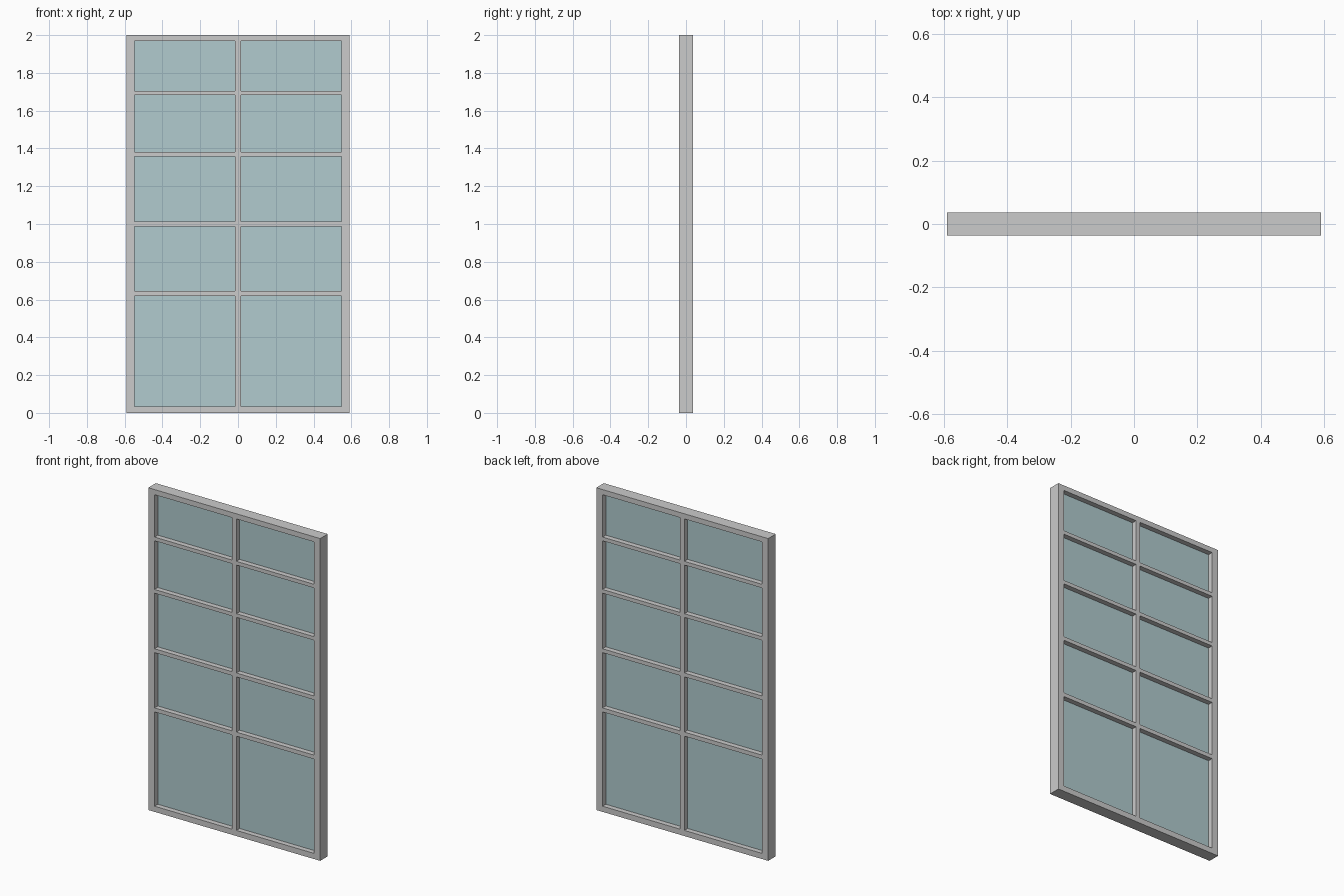
import bpy, bmesh
from mathutils import Vector

if "Cube" in bpy.data.objects:
    bpy.data.objects.remove(bpy.data.objects["Cube"])

HALF_DEPTH = 0.037
GLASS_HALF = 0.005

# grid lines: every second interval is an opening
XS = [-0.59, -0.547, -0.015, 0.015, 0.547, 0.59]
ZS = [0.0, 0.035, 0.62, 0.645, 0.988, 1.012, 1.357, 1.38, 1.682, 1.705, 1.968, 2.0]


def material(name, colour):
    m = bpy.data.materials.new(name)
    m.diffuse_color = (*colour, 1.0)
    m.use_nodes = True
    m.node_tree.nodes["Principled BSDF"].inputs["Base Color"].default_value = m.diffuse_color
    return m


def lattice(name, half_depth, keep, mat):
    """Extrude the grid cells accepted by keep(i, j) into one closed solid."""
    bm = bmesh.new()
    grid = [[bm.verts.new((x, -half_depth, z)) for z in ZS] for x in XS]
    for i in range(len(XS) - 1):
        for j in range(len(ZS) - 1):
            if keep(i, j):
                bm.faces.new((grid[i][j], grid[i + 1][j],
                              grid[i + 1][j + 1], grid[i][j + 1]))
    bmesh.ops.delete(bm, geom=[v for v in bm.verts if not v.link_faces], context='VERTS')
    front = list(bm.faces)
    ext = bmesh.ops.extrude_face_region(bm, geom=front, use_keep_orig=True)
    moved = [g for g in ext["geom"] if isinstance(g, bmesh.types.BMVert)]
    bmesh.ops.translate(bm, verts=moved, vec=Vector((0, 2 * half_depth, 0)))
    bmesh.ops.recalc_face_normals(bm, faces=bm.faces)
    me = bpy.data.meshes.new(name)
    bm.to_mesh(me)
    bm.free()
    me.materials.append(mat)
    ob = bpy.data.objects.new(name, me)
    bpy.context.collection.objects.link(ob)
    return ob


def is_opening(i, j):
    return i % 2 == 1 and j % 2 == 1


grey = material("frame_grey", (0.6, 0.6, 0.6))
blue = material("glass_blue", (0.44, 0.60, 0.62))

# outer frame with the mullion and glazing bars
lattice("window_frame", HALF_DEPTH, lambda i, j: not is_opening(i, j), grey)

# ten panes set in the middle of the frame
lattice("glass_panes", GLASS_HALF, is_opening, blue)
